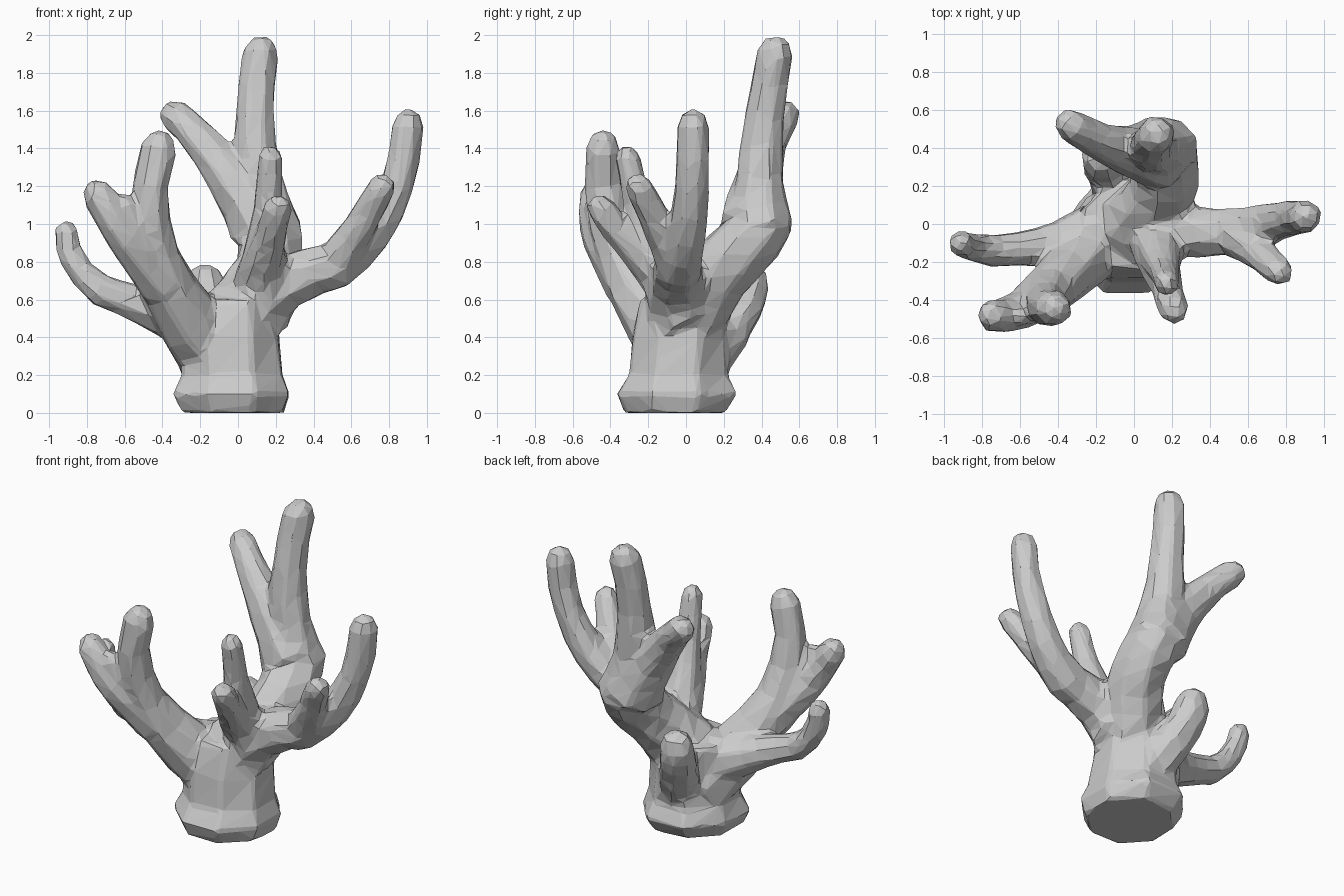
import bpy, bmesh, math, random
from mathutils import Vector

cube = bpy.data.objects.get("Cube")
if cube:
    bpy.data.objects.remove(cube, do_unlink=True)

random.seed(4)
SIDES = 8
STEPS = 6

# Material
grey = bpy.data.materials.new("pale grey")
grey.use_nodes = True
colour = (0.6, 0.6, 0.6, 1)
grey.diffuse_color = colour
grey.node_tree.nodes["Principled BSDF"].inputs["Base Color"].default_value = colour

bm = bmesh.new()


def add_ring(centre, axis, radius, wobble=0.06):
    """One cross-section, square to the axis and slightly uneven."""
    side = axis.cross(Vector((0, 1, 0))).normalized()
    across = side.cross(axis)
    verts = []
    for i in range(SIDES):
        angle = math.tau * (i + 0.5) / SIDES
        direction = across * math.cos(angle) + side * math.sin(angle)
        length = radius * random.uniform(1 - wobble, 1 + wobble)
        verts.append(bm.verts.new(centre + direction * length))
    return verts


def bridge(rings):
    """Close a stack of cross-sections into a solid."""
    for lower, upper in zip(rings, rings[1:]):
        for i in range(SIDES):
            j = (i + 1) % SIDES
            bm.faces.new((lower[i], lower[j], upper[j], upper[i]))
    bm.faces.new(rings[0][::-1])
    bm.faces.new(rings[-1])


def add_limb(root, middle, tip, thick, thin):
    """Tapering round-ended branch that curves from root through middle to tip."""
    root, middle, tip = Vector(root), Vector(middle), Vector(tip)
    control = middle * 2 - (root + tip) / 2
    rings = []
    for step in range(STEPS + 1):
        t = step / STEPS
        first, second = root.lerp(control, t), control.lerp(tip, t)
        axis = (second - first).normalized()
        radius = thick + (thin - thick) * t * (2 - t)
        rings.append(add_ring(first.lerp(second, t), axis, radius))
    # Rounded end
    for angle in (math.pi / 4, math.pi / 2.3):
        rings.append(add_ring(tip + axis * thin * math.sin(angle), axis, thin * math.cos(angle)))
    bridge(rings)


def add_trunk(profile):
    """Flared foot and trunk that leans back as it rises."""
    up = Vector((0, 0, 1))
    bridge([add_ring(Vector((-0.03, (height - 0.7) / 10, height)), up, radius)
            for height, radius in profile])


# Foot and trunk
add_trunk([(0, 0.29), (0.1, 0.34), (0.2, 0.28), (0.4, 0.27), (0.6, 0.24)])

# Back limb: thick lower half, tall upper half, side fork
knee = (0.17, 0.39, 0.95)
add_limb(root=(0, 0, 0.5), middle=(0.14, 0.17, 0.74), tip=knee, thick=0.22, thin=0.17)
add_limb(root=knee, middle=(0.09, 0.4, 1.4), tip=(0.12, 0.47, 1.9), thick=0.18, thin=0.1)
add_limb(root=(0.13, 0.37, 1), middle=(-0.11, 0.41, 1.34), tip=(-0.33, 0.52, 1.57),
         thick=0.2, thin=0.09)

# Low back stub
add_limb(root=(-0.03, 0.1, 0.3), middle=(-0.13, 0.26, 0.5), tip=(-0.17, 0.34, 0.68),
         thick=0.15, thin=0.11)

# Long left limb: level arm, upright end, fork
elbow = (0.5, -0.04, 0.77)
add_limb(root=(0, 0, 0.5), middle=(0.26, -0.04, 0.69), tip=elbow, thick=0.22, thin=0.13)
add_limb(root=elbow, middle=(0.78, 0.02, 1.06), tip=(0.9, 0.04, 1.52), thick=0.13, thin=0.09)
add_limb(root=elbow, middle=(0.65, -0.15, 1), tip=(0.76, -0.25, 1.19), thick=0.12, thin=0.08)

# Small front limb and its fork
add_limb(root=(0.1, 0, 0.5), middle=(0.15, -0.2, 0.95), tip=(0.17, -0.31, 1.35),
         thick=0.19, thin=0.07)
add_limb(root=(0.1, -0.1, 0.7), middle=(0.16, -0.3, 0.9), tip=(0.21, -0.45, 1.08),
         thick=0.13, thin=0.08)

# Front right limb, its fork and a nub
add_limb(root=(-0.1, 0, 0.3), middle=(-0.43, -0.35, 0.83), tip=(-0.42, -0.44, 1.4),
         thick=0.22, thin=0.1)
add_limb(root=(-0.4, -0.3, 0.7), middle=(-0.6, -0.45, 0.94), tip=(-0.74, -0.48, 1.15),
         thick=0.15, thin=0.09)
add_limb(root=(-0.5, -0.4, 0.9), middle=(-0.56, -0.46, 1), tip=(-0.6, -0.48, 1.1),
         thick=0.1, thin=0.06)

# Far right limb: level arm, upturned end
wrist = (-0.73, -0.14, 0.65)
add_limb(root=(-0.05, 0, 0.42), middle=(-0.4, -0.1, 0.53), tip=wrist, thick=0.22, thin=0.09)
add_limb(root=wrist, middle=(-0.86, -0.12, 0.79), tip=(-0.91, -0.1, 0.95),
         thick=0.09, thin=0.07)

# One solid body
bmesh.ops.recalc_face_normals(bm, faces=bm.faces[:])
mesh = bpy.data.meshes.new("coral_branches")
bm.to_mesh(mesh)
bm.free()
mesh.materials.append(grey)
coral = bpy.data.objects.new("coral_branches", mesh)
bpy.context.collection.objects.link(coral)

# Fuse the limbs, soften the joints, then facet the skin
fuse = coral.modifiers.new("fuse", 'REMESH')
fuse.mode = 'VOXEL'
fuse.voxel_size = 0.02
soften = coral.modifiers.new("soften", 'SMOOTH')
soften.iterations = 6
facet = coral.modifiers.new("facet", 'DECIMATE')
facet.ratio = 0.05
